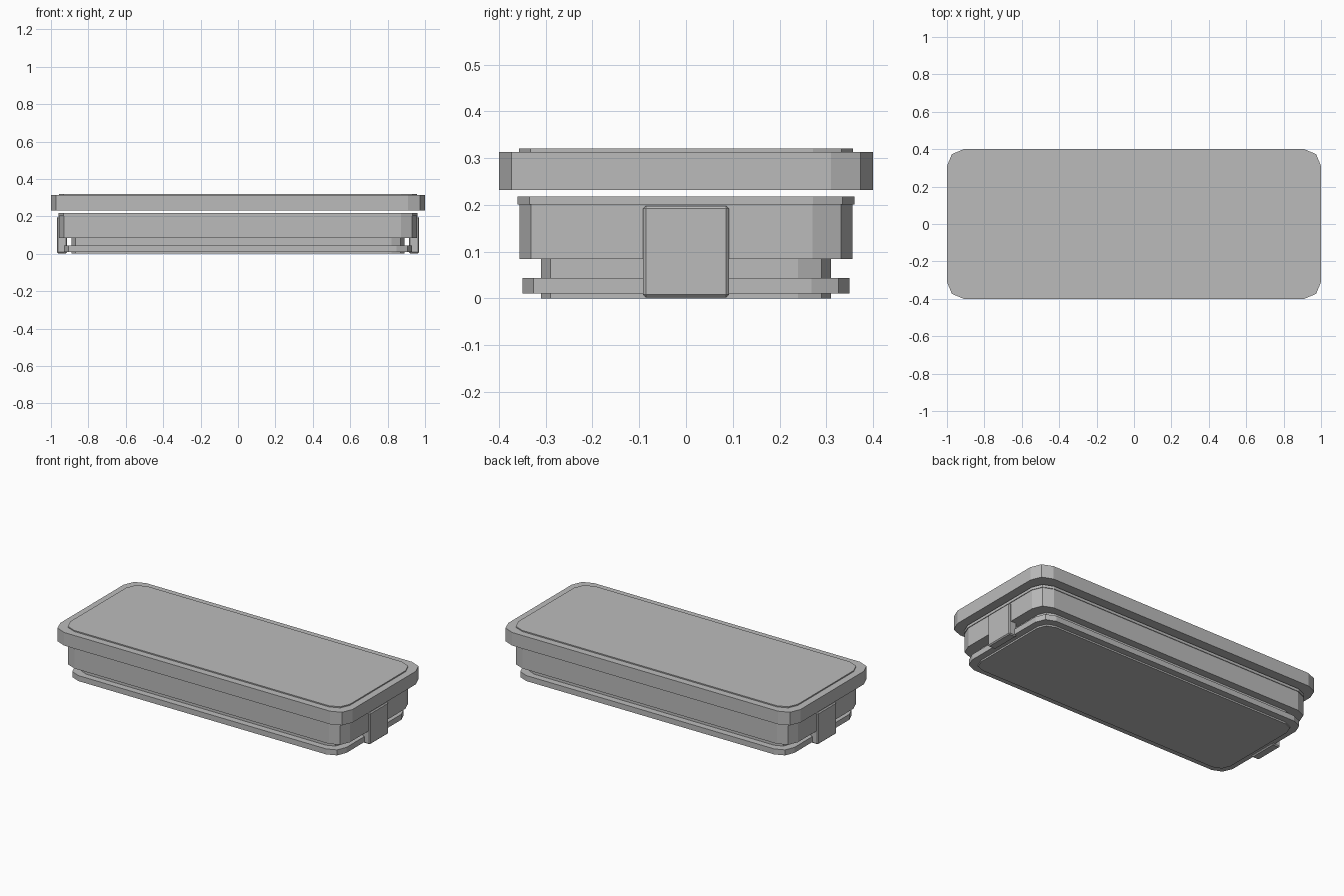
import bpy
import math

cube = bpy.data.objects.get("Cube")
if cube:
    bpy.data.objects.remove(cube, do_unlink=True)

grey = bpy.data.materials.new("plain grey")
grey.use_nodes = True
colour = (0.5, 0.5, 0.5, 1)
grey.diffuse_color = colour
grey.node_tree.nodes["Principled BSDF"].inputs["Base Color"].default_value = colour


def add_mesh(name, verts, faces):
    mesh = bpy.data.meshes.new(name)
    mesh.from_pydata(verts, [], faces)
    mesh.materials.append(grey)
    obj = bpy.data.objects.new(name, mesh)
    bpy.context.collection.objects.link(obj)
    return obj


def rounded_slab(name, half_x, half_y, radius, z0, z1, steps=2):
    """Flat slab whose four corners are arcs of a few segments."""
    outline = []
    for i, (sx, sy) in enumerate([(1, 1), (-1, 1), (-1, -1), (1, -1)]):
        for s in range(steps + 1):
            a = math.pi / 2 * (i + s / steps)
            outline.append((sx * (half_x - radius) + radius * math.cos(a),
                            sy * (half_y - radius) + radius * math.sin(a)))
    n = len(outline)
    verts = [(x, y, z) for z in (z0, z1) for x, y in outline]
    faces = [tuple(reversed(range(n))), tuple(range(n, 2 * n))]
    faces += [(i, (i + 1) % n, n + (i + 1) % n, n + i) for i in range(n)]
    return add_mesh(name, verts, faces)


def end_clip(name, side):
    """Upright plate with narrow chamfered edges on one short end."""
    bpy.ops.mesh.primitive_cube_add(size=1, location=(side * 0.941, 0, 0.1))
    clip = bpy.context.object
    clip.name = name
    clip.scale = (0.053, 0.184, 0.196)
    bpy.ops.object.transform_apply(location=False, rotation=False, scale=True)
    clip.data.materials.append(grey)
    bevel = clip.modifiers.new("chamfer", "BEVEL")
    bevel.width = 0.006
    bevel.segments = 1


# Lower tray: inner core, base flange, main body and top rim
rounded_slab("core", 0.89, 0.31, 0.07, 0, 0.09)
rounded_slab("base_flange", 0.93, 0.35, 0.082, 0.01, 0.044)
rounded_slab("body", 0.956, 0.356, 0.085, 0.084, 0.202)
rounded_slab("body_rim", 0.96, 0.36, 0.088, 0.201, 0.218)

# Floating lid with a raised top panel
rounded_slab("lid", 1.0, 0.4, 0.09, 0.232, 0.313)
rounded_slab("lid_panel", 0.957, 0.357, 0.085, 0.312, 0.32)

# Clips on the short ends
end_clip("left_clip", 1)
end_clip("right_clip", -1)
